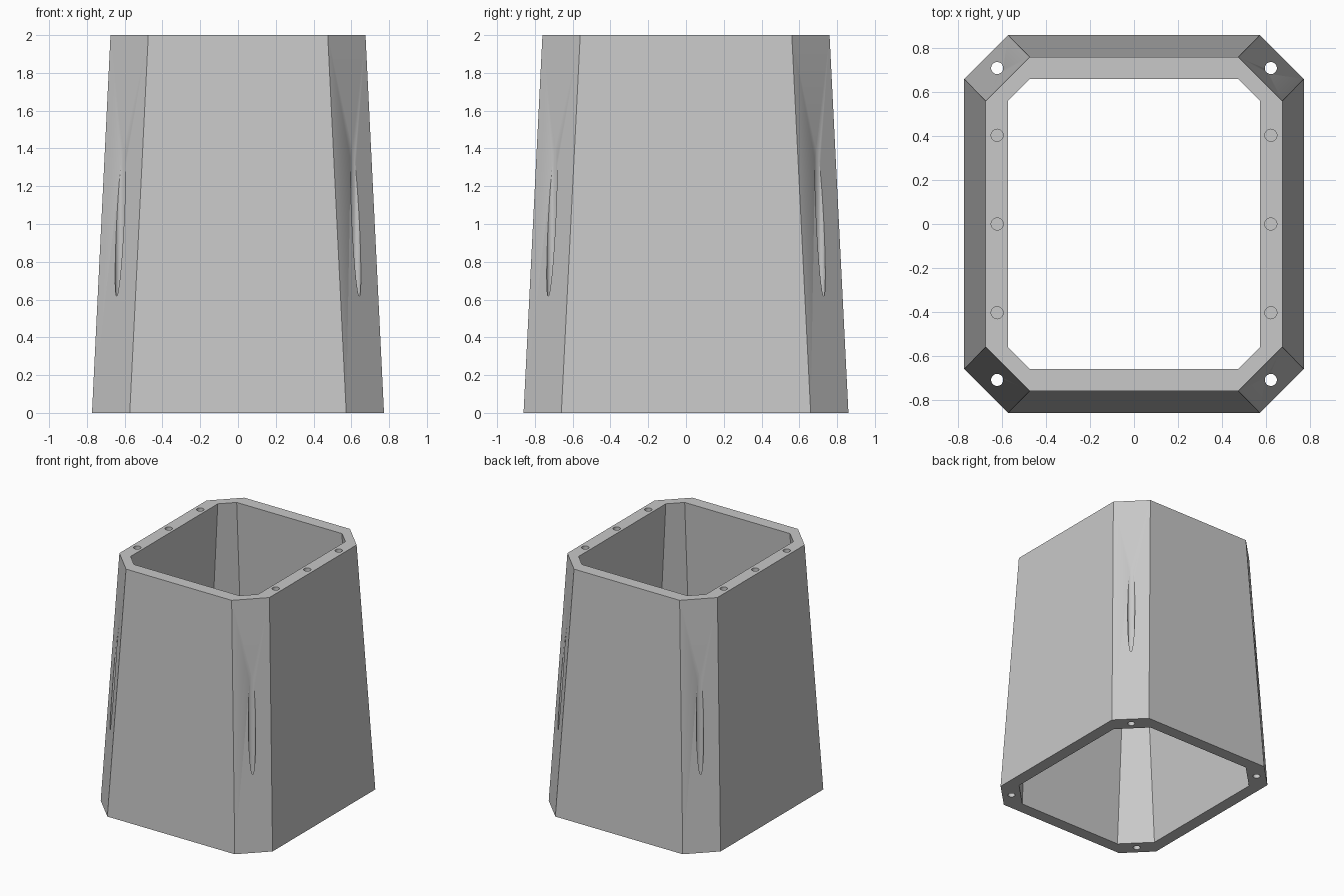
import bpy
import bmesh

if "Cube" in bpy.data.objects:
    bpy.data.objects.remove(bpy.data.objects["Cube"])

HOLE_R = 0.0275


def octagon(hx, hy, c, z):
    """Rectangle with cut corners, counter-clockwise."""
    return [(hx, -hy + c, z), (hx, hy - c, z), (hx - c, hy, z), (-hx + c, hy, z),
            (-hx, hy - c, z), (-hx, -hy + c, z), (-hx + c, -hy, z), (hx - c, -hy, z)]


grey = bpy.data.materials.new("light_grey")
grey.diffuse_color = (0.58, 0.58, 0.58, 1)
grey.use_nodes = True
grey.node_tree.nodes["Principled BSDF"].inputs["Base Color"].default_value = grey.diffuse_color

# Tapered tube: outer wall, top rim, inner wall, bottom rim
bm = bmesh.new()
rings = [octagon(0.773, 0.86, 0.2, 0), octagon(0.675, 0.76, 0.2, 2),
         octagon(0.574, 0.66, 0.1, 2), octagon(0.673, 0.76, 0.2, 0)]
loops = [[bm.verts.new(p) for p in ring] for ring in rings]
for a, b in zip(loops, loops[1:] + loops[:1]):
    for i in range(8):
        j = (i + 1) % 8
        bm.faces.new((a[i], a[j], b[j], b[i]))
bmesh.ops.recalc_face_normals(bm, faces=bm.faces)
mesh = bpy.data.meshes.new("tapered_housing")
bm.to_mesh(mesh)
bm.free()
housing = bpy.data.objects.new("tapered_housing", mesh)
bpy.context.collection.objects.link(housing)
mesh.materials.append(grey)


def drill(name, x, y, z0, z1):
    """Vertical round hole cut through the housing."""
    bpy.ops.mesh.primitive_cylinder_add(vertices=32, radius=HOLE_R, depth=z1 - z0,
                                        location=(x, y, (z0 + z1) / 2))
    cutter = bpy.context.object
    cutter.name = name
    cutter.data.materials.append(grey)
    cutter.hide_render = True
    cutter.hide_set(True)
    mod = housing.modifiers.new(name, 'BOOLEAN')
    mod.operation = 'DIFFERENCE'
    mod.solver = 'EXACT'
    mod.object = cutter


for sx in (-1, 1):
    # Corner bolt holes rising from the base and leaving through the sloped corners
    for sy in (-1, 1):
        drill("corner_hole_cutter", sx * 0.623, sy * 0.71, -0.1, 2.1)
    # Blind screw holes in the top side rims
    for y in (-0.404, 0, 0.404):
        drill("rim_hole_cutter", sx * 0.623, y, 1.8, 2.1)

# Apply the cuts and discard the cutters
bpy.ops.object.select_all(action='DESELECT')
bpy.context.view_layer.objects.active = housing
housing.select_set(True)
for mod in list(housing.modifiers):
    bpy.ops.object.modifier_apply(modifier=mod.name)
for ob in [o for o in bpy.data.objects if "cutter" in o.name]:
    bpy.data.objects.remove(ob, do_unlink=True)
bpy.ops.object.shade_smooth_by_angle()
